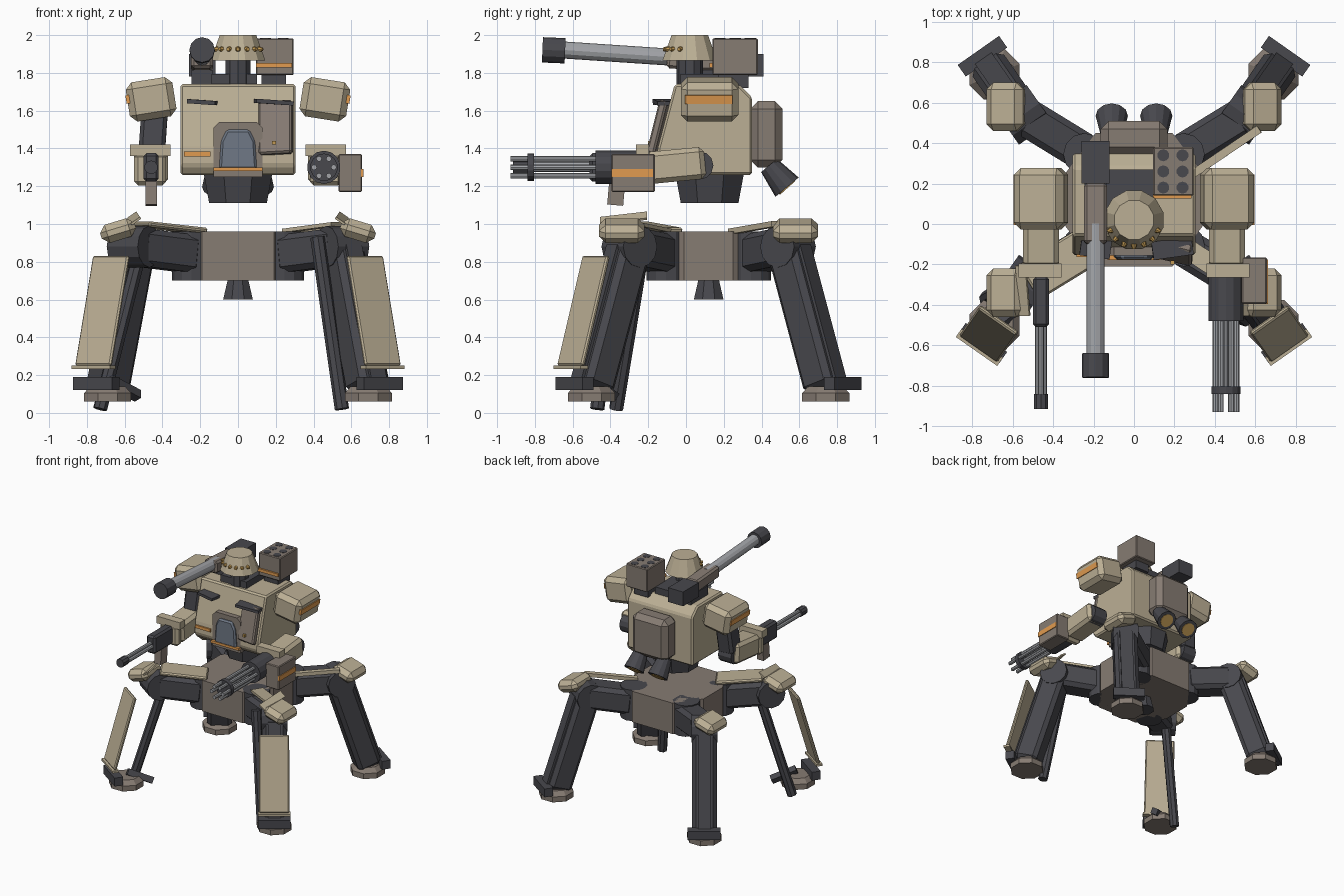
import bpy, bmesh, math
from mathutils import Vector, Matrix, Euler

if "Cube" in bpy.data.objects:
    bpy.data.objects.remove(bpy.data.objects["Cube"])

def mat(name, r, g, b):
    m = bpy.data.materials.new(name)
    m.diffuse_color = (r, g, b, 1)
    m.use_nodes = True
    m.node_tree.nodes["Principled BSDF"].inputs["Base Color"].default_value = m.diffuse_color
    return m

TAN = mat("tan_armour", .50, .43, .30)
BROWN = mat("brown_armour", .24, .20, .17)
DARK = mat("dark_frame", .065, .065, .075)
ORANGE = mat("orange_stripe", .75, .33, .08)
STEEL = mat("steel", .36, .37, .39)
GLASS = mat("canopy_glass", .16, .19, .24)
BRASS = mat("brass", .55, .33, .09)

def finish(name, bm, m, bevel=0):
    if bevel:
        bmesh.ops.bevel(bm, geom=bm.edges[:], offset=bevel, segments=1, affect='EDGES')
    bmesh.ops.recalc_face_normals(bm, faces=bm.faces[:])
    me = bpy.data.meshes.new(name)
    bm.to_mesh(me)
    bm.free()
    me.materials.append(m)
    ob = bpy.data.objects.new(name, me)
    bpy.context.collection.objects.link(ob)
    return ob

def box(name, c, size, m, rot=(0, 0, 0), bevel=0, frame=None):
    """Box at centre c, turned by Euler degrees or an axis frame."""
    bm = bmesh.new()
    bmesh.ops.create_cube(bm, size=1)
    bmesh.ops.scale(bm, vec=size, verts=bm.verts)
    if bevel:
        bmesh.ops.bevel(bm, geom=bm.edges[:], offset=bevel, segments=1, affect='EDGES')
    R = frame or Euler([math.radians(a) for a in rot]).to_matrix()
    bm.transform(Matrix.Translation(c) @ R.to_4x4())
    return finish(name, bm, m)

def axes(p0, p1, side):
    z = (Vector(p1) - Vector(p0)).normalized()
    y = z.cross(Vector(side)).normalized()
    return Matrix((y.cross(z), y, z)).transposed()

def beam(name, p0, p1, w, d, m, side=(1, 0, 0), bevel=0):
    """Box from p0 to p1; w is measured along side."""
    c = (Vector(p0) + Vector(p1)) / 2
    return box(name, c, (w, d, (Vector(p1) - Vector(p0)).length), m, bevel=bevel, frame=axes(p0, p1, side))

def cyl(name, p0, p1, r0, m, r1=None, n=12, turn=0):
    p0, p1 = Vector(p0), Vector(p1)
    bm = bmesh.new()
    bmesh.ops.create_cone(bm, cap_ends=True, segments=n, radius1=r0,
                          radius2=r0 if r1 is None else r1, depth=(p1 - p0).length)
    q = (p1 - p0).to_track_quat('Z', 'Y').to_matrix().to_4x4()
    bm.transform(Matrix.Translation((p0 + p1) / 2) @ q @ Matrix.Rotation(math.radians(turn), 4, 'Z'))
    return finish(name, bm, m)

def prism(name, pts, axis, a, b, m, bevel=0):
    """Profile extruded along an axis from a to b."""
    def put(p, t):
        return {'X': (t, *p), 'Y': (p[0], t, p[1]), 'Z': (*p, t)}[axis]
    bm = bmesh.new()
    f = bm.faces.new([bm.verts.new(put(p, a)) for p in pts])
    ext = bmesh.ops.extrude_face_region(bm, geom=[f])
    vs = [v for v in ext['geom'] if isinstance(v, bmesh.types.BMVert)]
    bmesh.ops.translate(bm, verts=vs, vec=Vector(put((0, 0), b - a)))
    return finish(name, bm, m, bevel)

CY = .12  # centre of the leg base in y

# Leg base, hip turntables and lower frustum
base = [(-.19, -.33), (.19, -.33), (.34, -.13), (.34, .13), (.19, .33), (-.19, .33), (-.34, .13), (-.34, -.13)]
prism("leg_base", [(x, y + CY) for x, y in base], 'Z', .70, .96, BROWN)
cyl("belly_cone", (0, CY, .60), (0, CY, .70), .085, DARK, .06, 8, 22.5)

# Four legs, mirrored both ways
for sx in (-1, 1):
    for sy in (-1, 1):
        tag = ("front" if sy < 0 else "rear") + ("_left" if sx < 0 else "_right")
        P = lambda x, y, z: Vector((sx * x, CY + sy * y, z))
        V = lambda x, y: Vector((sx * x, sy * y, 0))
        out, side = V(.574, .819), V(.819, -.574)   # shin heading and its cross axis
        hip, knee, ankle = P(.24, .23, .84), P(.55, .42, .88), P(.69, .62, .13)
        cyl("hip_" + tag, P(.245, .225, .70), P(.245, .225, .96), .105, DARK, n=12)
        beam("thigh_" + tag, hip, knee, .19, .2, DARK, V(.5, -.87), .03)
        cyl("knee_joint_" + tag, knee - side * .1, knee + side * .1, .11, DARK, n=12)
        box("knee_pad_" + tag, P(.635, .46, .965), (.19, .24, .1), TAN, (0, sx * 17, 0), .035)
        if tag != "front_left":
            beam("shin_" + tag, knee, ankle, .19, .19, DARK, side, .03)
            beam("shin_rail_" + tag, knee + out * .08, ankle + out * .08, .1, .07, DARK, side)
        cyl("foot_" + tag, P(.69, .62, .06), P(.69, .62, .105), .135, BROWN, n=8, turn=22.5)
        cyl("foot_top_" + tag, P(.69, .62, .105), P(.69, .62, .14), .135, BROWN, .1, 8, 22.5)
        fr = axes((0, 0, 0), (0, 0, 1), side)
        box("ankle_bar_" + tag, P(.75, .71, .155), (.25, .07, .07), DARK, frame=fr)
        if sy < 0:
            a, b = P(.67, .595, .83), P(.765, .73, .25)
            beam("shin_plate_" + tag, a, b, .23, .025, TAN, side, .008)
            beam("shin_plate_lip_" + tag, b, b - Vector((0, 0, .018)), .25, .05, TAN, side)
            box("knee_flap_" + tag, P(.55, .45, 1.03), (.06, .25, .012), TAN, (8, sx * 35, 0))

# Front leg pistons
for nm, a, b in (("right", (.42, -.36, .93), (.55, -.47, .02)), ("left", (-.50, -.22, .93), (-.73, -.37, .02))):
    cyl("piston_" + nm, a, b, .038, DARK, n=8)
beam("ankle_strut_left", (-.68, -.5, .17), (-.53, -.38, .09), .05, .05, DARK)

# Thigh plates
beam("thigh_plate_front_left", (-.21, -.10, .965), (-.52, -.29, 1.0), .2, .03, TAN, (-.5, .87, 0), .01)
beam("thigh_plate_front_right", (.26, -.12, .965), (.52, -.29, 1.0), .1, .02, TAN, (.5, .87, 0))
beam("thigh_plate_rear_right", (.28, .24, .96), (.62, .47, 1.0), .04, .03, TAN, (.5, -.87, 0))

# Torso
cyl("waist", (0, .125, 1.11), (0, .125, 1.26), .165, DARK, .195, 8, 22.5)
prism("torso", [(-.12, 1.26), (-.155, 1.31), (-.15, 1.40), (-.06, 1.74), (.28, 1.74), (.35, 1.67), (.35, 1.26)],
      'X', -.305, .305, TAN, .012)
prism("canopy_frame", [(-.13, 1.25), (.13, 1.25), (.13, 1.51), (.10, 1.54), (-.10, 1.54), (-.13, 1.51)],
      'Y', -.155, 0, BROWN)
prism("canopy", [(-.10, 1.29), (.10, 1.29), (.09, 1.44), (.06, 1.50), (-.06, 1.50), (-.09, 1.44)],
      'Y', -.175, -.03, GLASS, .012)
box("canopy_stripe", (0, -.165, 1.29), (.26, .025, .02), ORANGE)
box("chest_stripe", (-.215, -.15, 1.37), (.14, .025, .025), ORANGE)
beam("chest_panel", (.2, -.17, 1.37), (.2, -.10, 1.65), .18, .045, BROWN, (1, -.25, 0), .01)
box("panel_handle", (.19, -.19, 1.43), (.02, .02, .02), BRASS)
for s in (-1, 1):
    box("chest_vent_" + "lr"[s > 0], (s * .19, -.12, 1.645), (.2 if s > 0 else .15, .09, .022), DARK, (0, 4, s * 8))

# Backpack and exhausts
box("backpack", (0, .425, 1.475), (.33, .17, .35), BROWN, bevel=.04)
for s in (-1, 1):
    cyl("exhaust_" + "lr"[s > 0], (s * .11, .44, 1.31), (s * .11, .535, 1.195), .055, DARK, .08, 12)
    cyl("exhaust_core_" + "lr"[s > 0], (s * .11, .53, 1.20), (s * .11, .538, 1.191), .055, BRASS, n=12)

# Turret head with studs
box("turret_base", (-.02, .12, 1.765), (.24, .3, .06), DARK)
cyl("turret_neck", (0, .02, 1.74), (0, .02, 1.87), .07, DARK, n=10)
cyl("turret_dome", (0, .02, 1.865), (0, .02, 2.0), .15, TAN, .1, 12, 15)
for i in range(7):
    a = math.radians(-90 + (i - 3) * 22)
    d = Vector((math.cos(a), math.sin(a), 0))
    c = Vector((0, .02, 1.925))
    cyl("stud_%d" % i, c + d * .115, c + d * .143, .017, BRASS, .009, 8)

# Long cannon
cyl("cannon_barrel", (-.19, -.66, 1.922), (-.19, .0, 1.878), .045, STEEL, n=12)
cyl("cannon_muzzle", (-.19, -.76, 1.922), (-.19, -.64, 1.917), .067, DARK, n=12)
beam("cannon_sleeve", (-.19, -.1, 1.875), (-.19, .2, 1.855), .115, .1, BROWN, (1, 0, 0), .015)
box("cannon_breech", (-.19, .305, 1.84), (.14, .21, .12), DARK)
box("cannon_mount", (-.19, .17, 1.77), (.11, .22, .09), DARK)

# Missile pod
box("missile_pod", (.195, .26, 1.885), (.2, .24, .195), BROWN, bevel=.006)
box("missile_pod_mount", (.19, .25, 1.76), (.13, .16, .08), DARK)
box("missile_pod_stripe", (.19, .135, 1.84), (.19, .02, .025), ORANGE)
for x in (.145, .24):
    for y in (.18, .26, .34):
        cyl("missile_tube", (x, y, 1.95), (x, y, 1.985), .03, DARK, n=10)

# Shoulders and forearms
for s in (-1, 1):
    t = "lr"[s > 0]
    box("shoulder_pad_" + t, (s * .46, .125, 1.66), (.25, .305, .21), TAN, (0, s * 9, 0), .035)
    box("shoulder_stripe_" + t, (s * .583, .12, 1.66), (.02, .25, .045), ORANGE, (0, s * 9, 0))
    cyl("elbow_" + t, (s * .40, .07, 1.31), (s * .52, .07, 1.31), .075, DARK, n=12)
    beam("forearm_" + t, (s * .46, .10, 1.325), (s * .46, -.21, 1.295), .18, .17, TAN, (1, 0, 0), .025)
    box("cuff_top_" + t, (s * .465, -.23, 1.39), (.215, .07, .06), TAN)
    box("cuff_" + t, (s * .465, -.23, 1.29), (.17, .07, .17), TAN, bevel=.02)
beam("upper_arm_left", (-.44, .1, 1.62), (-.46, .07, 1.33), .14, .14, DARK, (1, 0, 0), .02)

# Rotary gun on the right arm
G = Vector((.455, 0, 1.3))
at = lambda y, x=0, z=0: G + Vector((x, y, z))
cyl("rotary_housing", at(-.48), at(-.22), .088, DARK, n=14)
cyl("rotary_ring", at(-.84), at(-.805), .073, DARK, n=14)
cyl("rotary_axle", at(-.84), at(-.48), .012, STEEL, n=8)
for i in range(6):
    a = i * math.pi / 3
    x, z = .052 * math.cos(a), .052 * math.sin(a)
    cyl("rotary_barrel_%d" % i, at(-.93, x, z), at(-.47, x, z), .015, STEEL, n=8)
box("ammo_box", (.595, -.28, 1.27), (.125, .23, .2), BROWN, bevel=.006)
box("ammo_stripe", (.656, -.285, 1.27), (.015, .22, .042), ORANGE)

# Long gun on the left arm
box("rifle_body", (-.46, -.385, 1.3), (.08, .25, .15), DARK, bevel=.015)
for x, z in ((-.014, 1.29), (.014, 1.29), (0, 1.315)):
    cyl("rifle_barrel", (-.46 + x, -.86, z), (-.46 + x, -.5, z), .015, STEEL, n=8)
cyl("rifle_muzzle", (-.46, -.915, 1.3), (-.46, -.84, 1.3), .036, DARK, n=10)
beam("rifle_magazine", (-.46, -.36, 1.27), (-.46, -.375, 1.10), .06, .085, BROWN)
